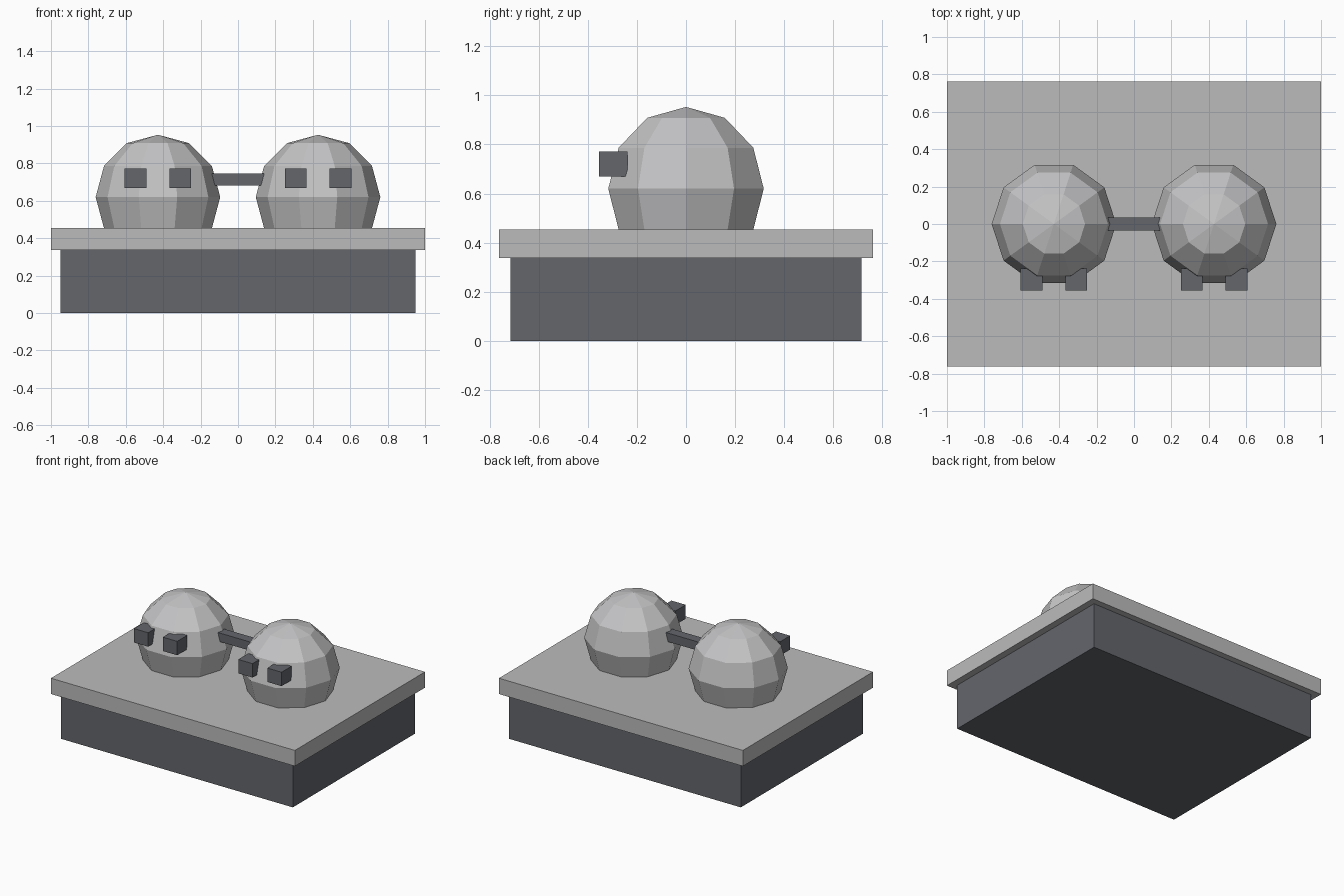
import bpy
import bmesh
from math import radians
from mathutils import Matrix

default = bpy.data.objects.get("Cube")
if default:
    bpy.data.objects.remove(default, do_unlink=True)


def material(name, rgb):
    mat = bpy.data.materials.new(name)
    mat.use_nodes = True
    color = (*rgb, 1)
    mat.diffuse_color = color
    mat.node_tree.nodes["Principled BSDF"].inputs["Base Color"].default_value = color
    return mat


def add_part(name, bm, mat, location):
    mesh = bpy.data.meshes.new(name)
    bm.to_mesh(mesh)
    bm.free()
    mesh.materials.append(mat)
    obj = bpy.data.objects.new(name, mesh)
    obj.location = location
    bpy.context.collection.objects.link(obj)
    return obj


def box(name, mat, size, location):
    bm = bmesh.new()
    bmesh.ops.create_cube(bm, size=1, matrix=Matrix.Diagonal((*size, 1)))
    return add_part(name, bm, mat, location)


def ball(name, mat, radius, location):
    # corner of the ten-sided ring points along x
    bm = bmesh.new()
    bmesh.ops.create_uvsphere(bm, u_segments=10, v_segments=6, radius=radius,
                              matrix=Matrix.Rotation(radians(90), 4, "Z"))
    return add_part(name, bm, mat, location)


dark = material("dark slate grey", (0.125, 0.133, 0.148))
stone = material("light grey", (0.5, 0.5, 0.5))
shell = material("pale grey", (0.55, 0.55, 0.56))

# Plinth and overhanging slab
box("base", dark, (1.9, 1.43, 0.337), (0, 0, 0.1685))
box("slab", stone, (2, 1.524, 0.117), (0, 0, 0.395))

# Two faceted heads sunk into the slab, each with a pair of block eyes
for side, x in (("right", -0.428), ("left", 0.428)):
    ball(side + "_head", shell, 0.333, (x, 0, 0.62))
    for eye, dx in (("right", -0.119), ("left", 0.119)):
        box(f"{side}_head_{eye}_eye", dark, (0.117, 0.117, 0.103),
            (x + dx, -0.296, 0.72))

# Bar joining the heads
box("connecting_bar", dark, (0.38, 0.071, 0.064), (0, 0, 0.713))
